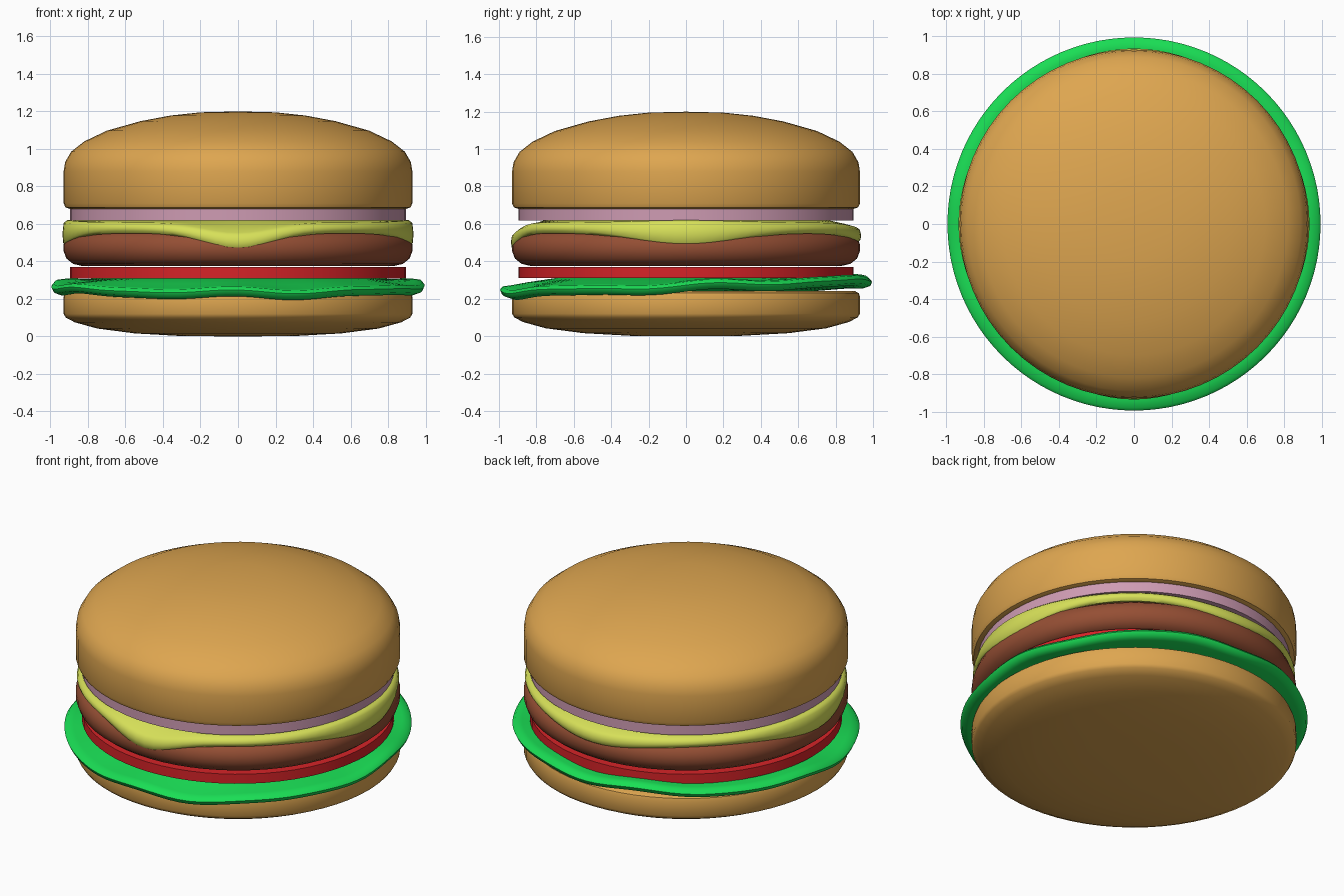
import bpy, bmesh
from math import sin, cos, tau, pi, exp

if "Cube" in bpy.data.objects:
    bpy.data.objects.remove(bpy.data.objects["Cube"])


def material(name, rgb):
    m = bpy.data.materials.new(name)
    m.diffuse_color = (*rgb, 1)
    m.use_nodes = True
    m.node_tree.nodes["Principled BSDF"].inputs["Base Color"].default_value = m.diffuse_color
    return m


BUN = material("bun_crust", (0.73, 0.38, 0.08))


def lathe(name, profile, mat, segs=64, angle=40):
    """Closed solid of revolution; profile(angle) gives (r, z) from bottom axis to top axis."""
    bm = bmesh.new()
    rows = []
    for i in range(segs):
        a = tau * i / segs
        rows.append([bm.verts.new((r * cos(a), r * sin(a), z)) for r, z in profile(a)])
    for i in range(segs):
        p, q = rows[i], rows[(i + 1) % segs]
        for j in range(len(p) - 1):
            bm.faces.new((p[j], q[j], q[j + 1], p[j + 1]))
    # close the small holes at the axis
    bmesh.ops.remove_doubles(bm, verts=bm.verts, dist=0.0005)
    bmesh.ops.recalc_face_normals(bm, faces=bm.faces)
    me = bpy.data.meshes.new(name)
    bm.to_mesh(me)
    bm.free()
    me.materials.append(mat)
    ob = bpy.data.objects.new(name, me)
    bpy.context.collection.objects.link(ob)
    bpy.ops.object.select_all(action='DESELECT')
    ob.select_set(True)
    bpy.context.view_layer.objects.active = ob
    bpy.ops.object.shade_smooth_by_angle(angle=angle * pi / 180)
    return ob


def near(a, centre, width):
    """Soft bump around one compass direction."""
    d = (a - centre + pi) % tau - pi
    return exp(-(d / width) ** 2)


# Buns
lathe("bottom_bun", lambda a: [
    (0, 0), (0.3, 0.002), (0.55, 0.016), (0.75, 0.042), (0.87, 0.075), (0.918, 0.1),
    (0.93, 0.12), (0.93, 0.21), (0.924, 0.23), (0.905, 0.24), (0, 0.24)], BUN)
lathe("top_bun", lambda a: [
    (0, 0.68), (0.895, 0.68), (0.92, 0.688), (0.93, 0.71), (0.93, 0.88), (0.922, 0.93),
    (0.89, 0.985), (0.82, 1.04), (0.7, 1.097), (0.52, 1.148), (0.36, 1.178),
    (0.2, 1.195), (0, 1.2)], BUN)


# Lettuce leaf: flat inside, rippled rim that droops at the front
def lettuce(a):
    c = 0.265 + 0.032 * sin(a) + 0.008 * sin(7 * a + 0.5) + 0.004 * sin(11 * a)
    m = 0.5 * c + 0.5 * 0.275
    return [(0, 0.242), (0.7, 0.242), (0.86, m - 0.026), (0.95, c - 0.03),
            (0.985, c - 0.018), (0.995, c + 0.004), (0.98, c + 0.022),
            (0.94, c + 0.027), (0.85, m + 0.028), (0.7, 0.31), (0, 0.31)]


lathe("lettuce", lettuce, material("lettuce_green", (0.01, 0.73, 0.09)), 96, 60)

# Tomato and onion slices
for name, z0, z1, rgb in (("tomato_slice", 0.31, 0.37, (0.67, 0.017, 0.021)),
                          ("onion_slice", 0.617, 0.681, (0.62, 0.33, 0.45))):
    lathe(name, lambda a: [(0, z0), (0.895, z0), (0.895, z1), (0, z1)],
          material(name + "_colour", rgb))

# Patty
lathe("patty", lambda a: [
    (0, 0.375), (0.83, 0.375), (0.88, 0.387), (0.915, 0.415), (0.93, 0.455), (0.93, 0.49),
    (0.915, 0.53), (0.88, 0.555), (0.83, 0.565), (0, 0.565)],
    material("patty_brown", (0.3, 0.077, 0.034)))


# Cheese slice: melted corners hang over the patty on four sides
def cheese(a):
    front = near(a, -pi / 2, 0.28)
    sides = near(a, 0, 0.4) + near(a, pi, 0.4)
    back = near(a, pi / 2, 0.4)
    low = 0.55 - 0.088 * front - 0.065 * sides - 0.05 * back
    top = 0.605 - 0.055 * front + 0.012 * sides - 0.025 * back
    r = 0.922 + 0.014 * (front + sides + back)
    return [(0, 0.562), (0.8, 0.562), (0.88, low + 0.008), (r - 0.018, low),
            (r - 0.003, low + 0.014), (r, (low + top) / 2), (r - 0.006, top - 0.012),
            (r - 0.025, top + 0.003), (0.85, 0.5 * top + 0.31), (0.75, 0.622), (0, 0.622)]


lathe("cheese_slice", cheese, material("cheese_yellow", (0.68, 0.75, 0.1)), 96, 60)
